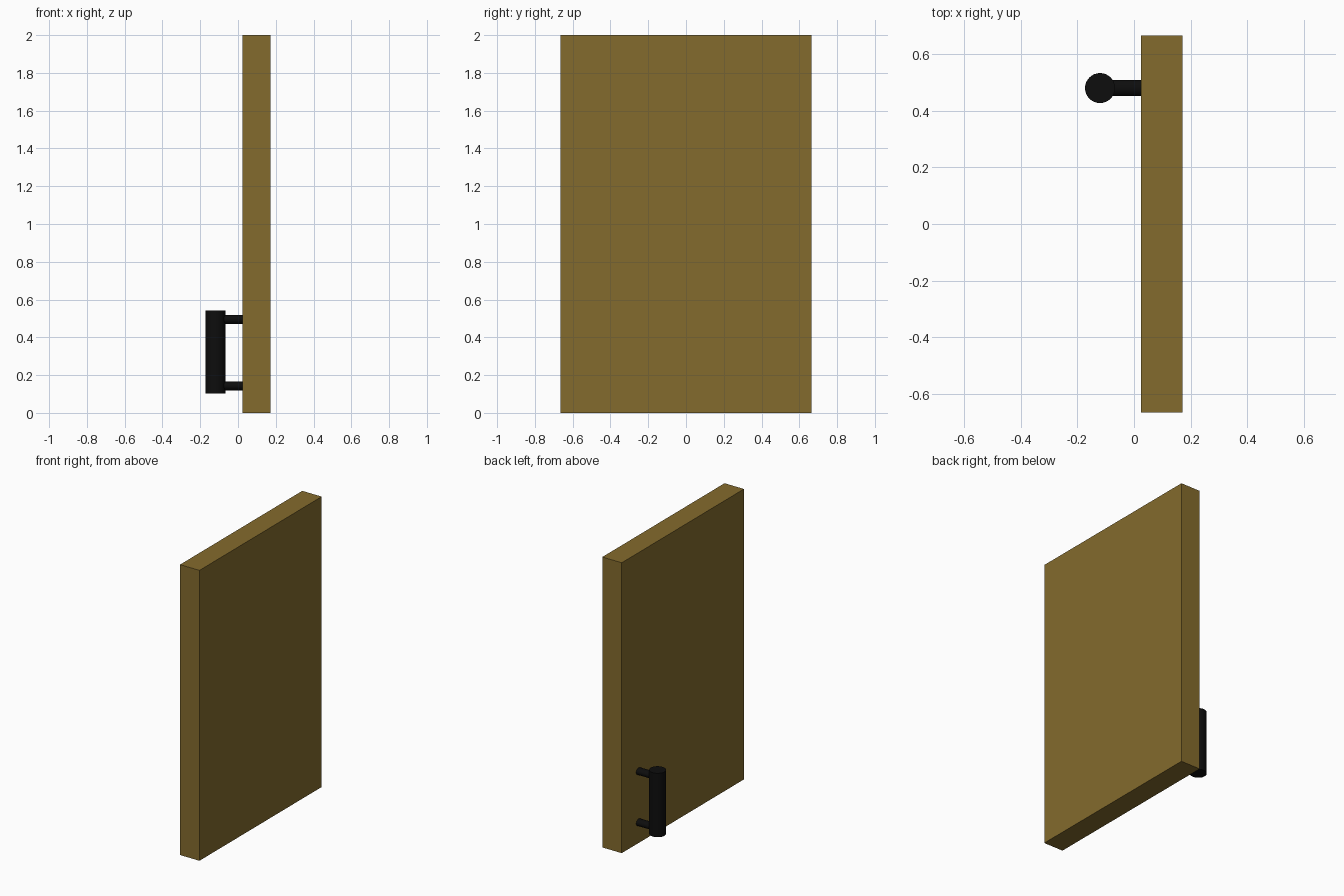
import bpy
import math

cube = bpy.data.objects.get("Cube")
if cube:
    bpy.data.objects.remove(cube, do_unlink=True)


def make_material(name, rgb, roughness):
    mat = bpy.data.materials.new(name)
    mat.use_nodes = True
    colour = (*rgb, 1.0)
    mat.diffuse_color = colour
    bsdf = mat.node_tree.nodes["Principled BSDF"]
    bsdf.inputs["Base Color"].default_value = colour
    bsdf.inputs["Roughness"].default_value = roughness
    return mat


wood = make_material("brown_wood", (0.231, 0.147, 0.026), 0.6)
black = make_material("black_metal", (0.004, 0.004, 0.004), 0.5)


def add_cylinder(name, radius, depth, location, rotation=(0, 0, 0), scale=(1, 1, 1)):
    bpy.ops.mesh.primitive_cylinder_add(
        vertices=32, radius=radius, depth=depth, location=location, rotation=rotation)
    obj = bpy.context.object
    obj.name = name
    obj.scale = scale
    obj.data.materials.append(black)
    bpy.ops.object.shade_smooth_by_angle(angle=math.radians(30))
    return obj


# Door panel
bpy.ops.mesh.primitive_cube_add(size=1, location=(0.098, 0, 1))
panel = bpy.context.object
panel.name = "door_panel"
panel.dimensions = (0.148, 1.33, 2)
panel.data.materials.append(wood)

# Upright handle grip
grip_x, grip_y = -0.12, 0.48
add_cylinder("handle_grip", 0.053, 0.44, (grip_x, grip_y, 0.322))

# Slightly flattened posts joining the grip to the panel
for label, z in (("lower", 0.143), ("upper", 0.495)):
    add_cylinder(label + "_handle_post", 0.028, 0.15, (-0.045, grip_y, z),
                 rotation=(0, math.pi / 2, 0), scale=(0.83, 1, 1))
